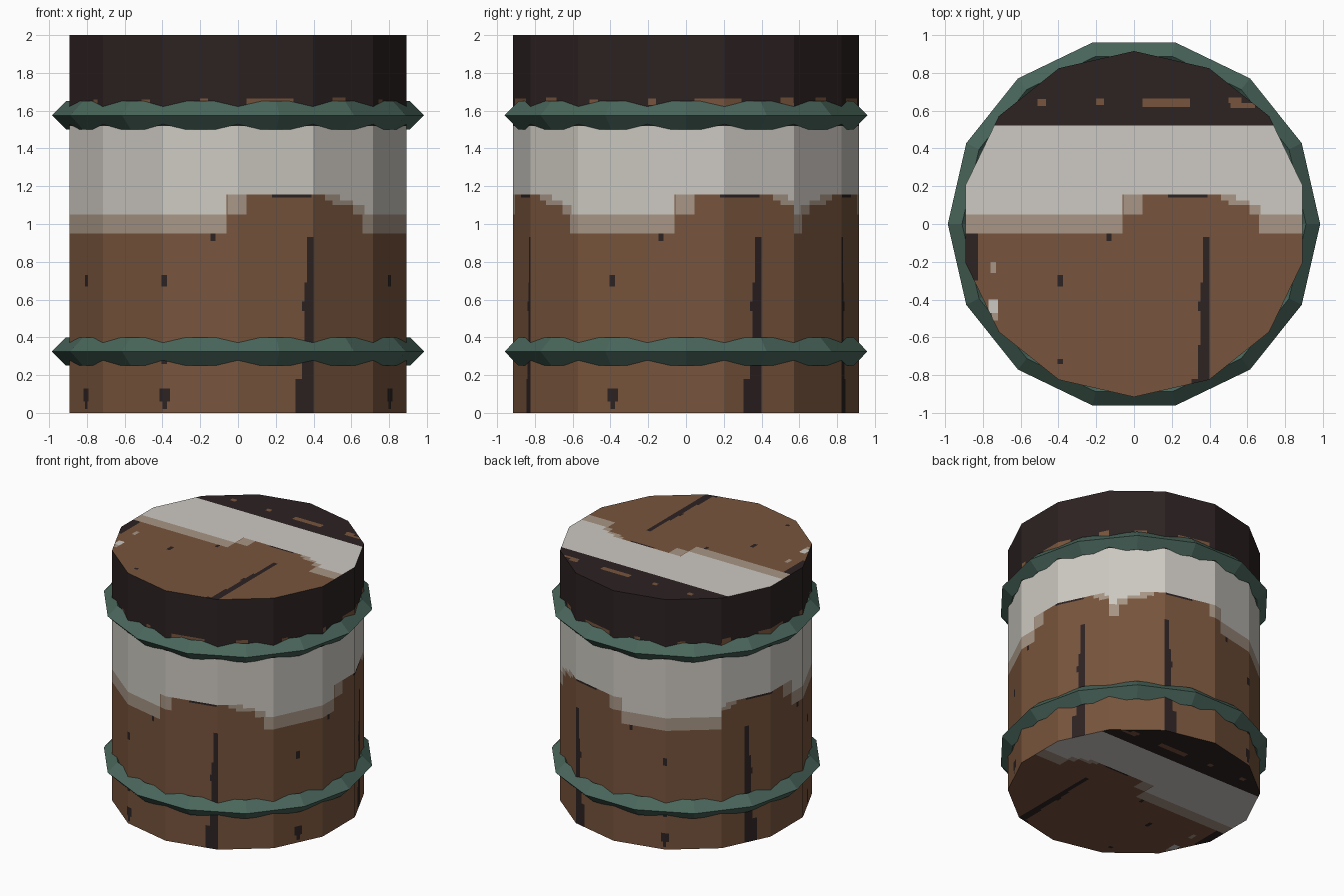
import bpy, bmesh
from mathutils import Vector

if "Cube" in bpy.data.objects:
    bpy.data.objects.remove(bpy.data.objects["Cube"])


def srgb(hexa):
    ch = [int(hexa[i:i + 2], 16) / 255 for i in (0, 2, 4)]
    return [c / 12.92 if c <= 0.04045 else ((c + 0.055) / 1.055) ** 2.4 for c in ch] + [1]


def material(name, hexa):
    m = bpy.data.materials.new(name)
    m.diffuse_color = srgb(hexa)
    m.use_nodes = True
    m.node_tree.nodes["Principled BSDF"].inputs["Base Color"].default_value = m.diffuse_color
    return m


BROWN, WHITE, TAN, DARK = range(4)
paints = [material("rust brown", "77543c"), material("chalk white", "cdc9c2"),
          material("worn tan", "a89686"), material("charcoal", "2d2222")]
green = material("band green", "4a675c")

# Paint patches in order: colour, u from, u to, v from, v to
PATCHES = [
    (DARK, -1, 1, 1.52, 2),
    # white band and its stepped lower edge
    (WHITE, -1, -.06, 1.05, 1.52), (WHITE, -.06, 1, 1.155, 1.52),
    (WHITE, .54, .67, 1.125, 1.155), (WHITE, .61, .67, 1.1, 1.125), (WHITE, .67, 1, 1.05, 1.155),
    (TAN, -1, -.06, .95, 1.05), (TAN, -.055, .045, 1.05, 1.155),
    (TAN, .46, .54, 1.125, 1.155), (TAN, .5, .61, 1.1, 1.125),
    (TAN, .61, .67, 1.05, 1.1), (TAN, .66, 1, .95, 1.05),
    # dark scratches
    (DARK, .18, .39, 1.14, 1.155), (DARK, .365, .40, .69, .93), (DARK, .352, .40, .59, .69),
    (DARK, .338, .40, .54, .59), (DARK, .352, .40, .36, .54), (DARK, .338, .40, .18, .36),
    (DARK, .305, .40, 0, .18),
    (DARK, -.145, -.12, .91, .95), (DARK, -.405, -.375, .67, .73), (DARK, -.405, -.375, .26, .285),
    (DARK, -.415, -.36, .06, .13), (DARK, -.40, -.375, .02, .06), (DARK, -.9, -.825, .7, .95),
    # chips on the end faces
    (TAN, -.76, -.73, .74, .8), (WHITE, -.77, -.72, .53, .6), (TAN, -.75, -.72, .49, .53),
    # rust chips in the dark band
    (BROWN, -.51, -.465, 1.625, 1.66), (BROWN, -.2, -.16, 1.63, 1.665),
    (BROWN, .045, .295, 1.62, 1.665), (BROWN, .5, .57, 1.64, 1.67), (BROWN, .51, .64, 1.615, 1.64),
]

X, Y, Z = Vector((1, 0, 0)), Vector((0, 1, 0)), Vector((0, 0, 1))


def axes(n):
    """Box projection: u axis, v axis and v offset for a face normal."""
    if abs(n.z) > .7:
        return 0, 1, 1
    return (0, 2, 0) if abs(n.y) > abs(n.x) else (1, 2, 0)


def paint(bm, patch):
    """Cut a rectangle into every projected side and colour its faces."""
    colour, u0, u1, v0, v1 = patch
    for group in ((0, 1, 1), (0, 2, 0), (1, 2, 0)):
        ua, va, off = group
        for axis, lo, hi, value in ((ua, u0, u1, u0), (ua, u0, u1, u1),
                                    (va, v0, v1, v0), (va, v0, v1, v1)):
            faces = []
            for f in bm.faces:
                if axes(f.normal) != group:
                    continue
                us = [v.co[ua] for v in f.verts]
                vs = [v.co[va] + off for v in f.verts]
                if max(us) > u0 + 1e-4 and min(us) < u1 - 1e-4 and \
                        max(vs) > v0 + 1e-4 and min(vs) < v1 - 1e-4:
                    faces.append(f)
            if not faces:
                continue
            edges = list({e for f in faces for e in f.edges})
            verts = list({v for f in faces for v in f.verts})
            direction = (X, Y, Z)[axis]
            where = value - (off if axis == va else 0)
            bmesh.ops.bisect_plane(bm, geom=verts + edges + faces, dist=1e-5,
                                   plane_co=direction * where, plane_no=direction)
            bm.normal_update()
        for f in bm.faces:
            if axes(f.normal) == group:
                c = f.calc_center_bounds()
                if u0 < c[ua] < u1 and v0 < c[va] + off < v1:
                    f.material_index = colour


# Fourteen-sided drum with painted faces
bpy.ops.mesh.primitive_cylinder_add(vertices=14, radius=.915, depth=2, location=(0, 0, 0))
drum = bpy.context.object
drum.name = "drum_body"
for v in drum.data.vertices:
    v.co.z += 1
for m in paints:
    drum.data.materials.append(m)
bm = bmesh.new()
bm.from_mesh(drum.data)
bm.normal_update()
for p in PATCHES:
    paint(bm, p)
bm.to_mesh(drum.data)
bm.free()

# Two diamond-section hoops
for name, z in (("lower_hoop", .325), ("upper_hoop", 1.575)):
    bpy.ops.mesh.primitive_torus_add(major_segments=14, minor_segments=4, major_radius=.91,
                                     minor_radius=.075, location=(0, 0, z))
    hoop = bpy.context.object
    hoop.name = name
    hoop.data.materials.append(green)
    for f in hoop.data.polygons:
        f.use_smooth = False
